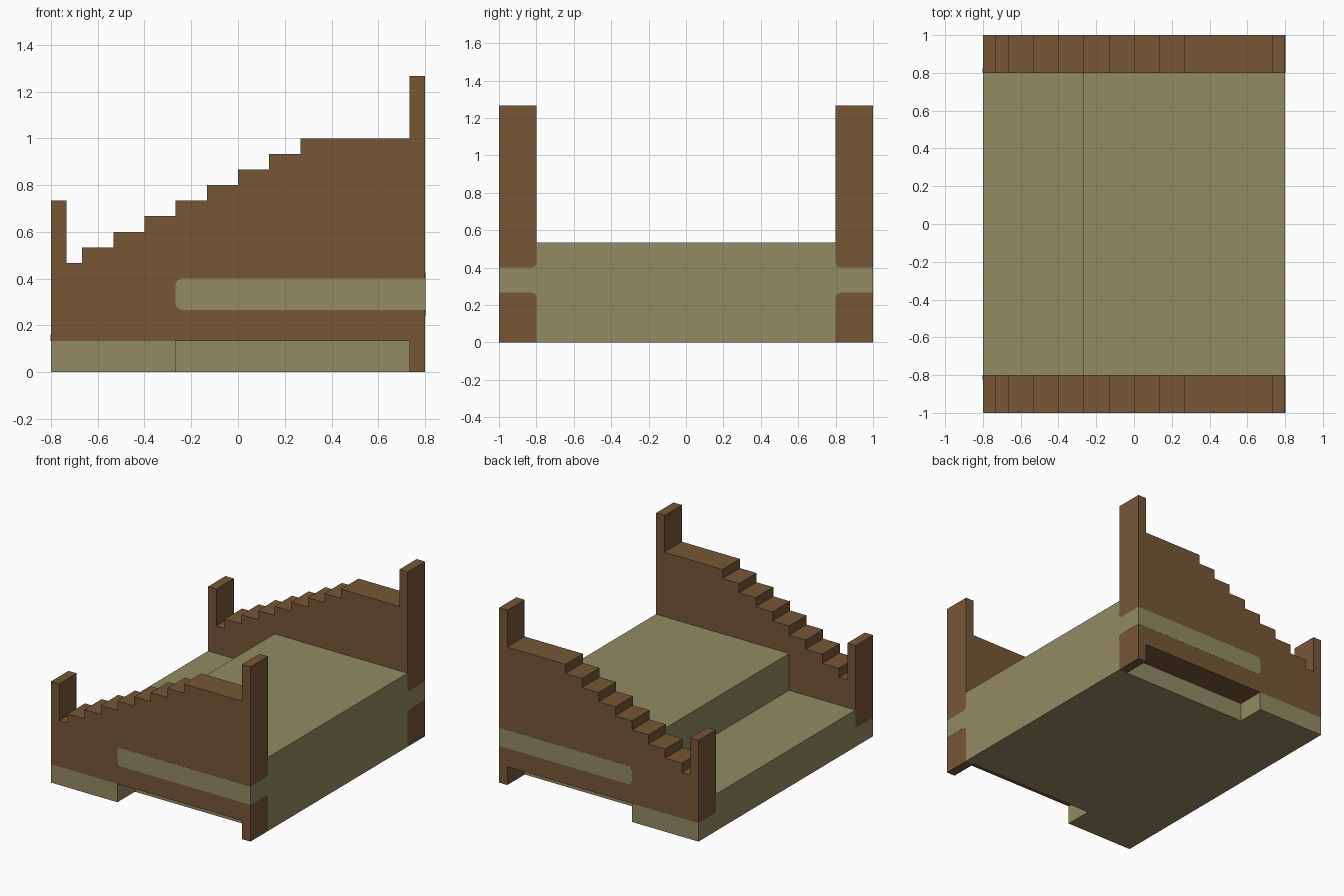
import bpy
import bmesh
from math import cos, sin, radians

cube = bpy.data.objects.get("Cube")
if cube:
    bpy.data.objects.remove(cube, do_unlink=True)

U = 1 / 15      # design grid
R = 0.027       # corner radius of the painted bands
T = 0.001       # paint plate thickness


def material(name, colour):
    m = bpy.data.materials.new(name)
    m.use_nodes = True
    m.diffuse_color = colour
    m.node_tree.nodes["Principled BSDF"].inputs["Base Color"].default_value = colour
    return m


wood = material("brown wood", (0.181, 0.095, 0.037, 1))
olive = material("olive fabric", (0.287, 0.258, 0.127, 1))


def prism(name, outline, axis, start, end, mat):
    """Extrude an outline (horizontal, z) along x or y."""
    def place(p, d):
        return (d, p[0], p[1]) if axis == "x" else (p[0], d, p[1])
    bm = bmesh.new()
    face = bm.faces.new([bm.verts.new(place(p, start)) for p in outline])
    ext = bmesh.ops.extrude_face_region(bm, geom=[face])
    moved = [v for v in ext["geom"] if isinstance(v, bmesh.types.BMVert)]
    offset = (end - start, 0, 0) if axis == "x" else (0, end - start, 0)
    bmesh.ops.translate(bm, verts=moved, vec=offset)
    bmesh.ops.recalc_face_normals(bm, faces=bm.faces)
    mesh = bpy.data.meshes.new(name)
    bm.to_mesh(mesh)
    bm.free()
    mesh.materials.append(mat)
    obj = bpy.data.objects.new(name, mesh)
    bpy.context.collection.objects.link(obj)
    return obj


def arc(cx, cz, a0, a1, flip=1):
    """Rounded corner; flip mirrors it horizontally."""
    angles = [radians(a0 + (a1 - a0) * i / 4) for i in range(5)]
    return [(flip * (cx + R * cos(a)), cz + R * sin(a)) for a in angles]


X, Y_IN, Y_OUT = 12 * U, 12 * U, 15 * U
STEP_X = -4 * U
LOW, MID, HIGH = 2 * U, 4 * U, 6 * U

# Central base with a raised platform
prism("base_platform",
      [(-X, 0), (X, 0), (X, 8 * U), (STEP_X, 8 * U), (STEP_X, MID), (-X, MID)],
      "y", -Y_IN, Y_IN, olive)

# Side wall outline: tall post, level rail, descending steps, short post
wall = [(-X, LOW), (11 * U, LOW), (11 * U, 0), (X, 0),
        (X, 19 * U), (11 * U, 19 * U), (11 * U, 15 * U), (4 * U, 15 * U)]
for i in range(7):
    x, z = (4 - 2 * i) * U, (14 - i) * U
    wall += [(x, z), (x - 2 * U, z)]
wall += [(-10 * U, 7 * U), (-11 * U, 7 * U), (-11 * U, 11 * U), (-X, 11 * U)]

# Painted band outline on the outside of a wall
band = [(X, MID), (X, HIGH)]
band += arc(STEP_X + R, HIGH - R, 90, 180) + arc(STEP_X + R, MID + R, 180, 270)

for side, s in (("left", -1), ("right", 1)):
    prism(side + "_stepped_wall", wall, "y", s * Y_IN, s * Y_OUT, wood)

    # Short olive plinth under the low end
    prism(side + "_plinth", [(-X, 0), (STEP_X, 0), (STEP_X, LOW), (-X, LOW)],
          "y", s * Y_IN, s * Y_OUT, olive)

    prism(side + "_band", band, "y", s * Y_OUT, s * (Y_OUT + T), olive)

    # Band continuing round the tall end, flaring into the base
    end_band = [(s * Y_OUT, MID), (s * Y_OUT, HIGH)]
    end_band += arc(Y_IN + R, HIGH + R, 270, 180, s)
    end_band += arc(Y_IN + R, MID - R, 180, 90, s)
    prism(side + "_end_band", end_band, "x", X, X + T, olive)

    # Rounded corner where the short post meets the plinth
    corner = [(s * Y_IN, LOW)] + arc(Y_IN + R, LOW + R, 270, 180, s)
    prism(side + "_corner_fillet", corner[1:] + corner[:1], "x", -X - T, -X, olive)
